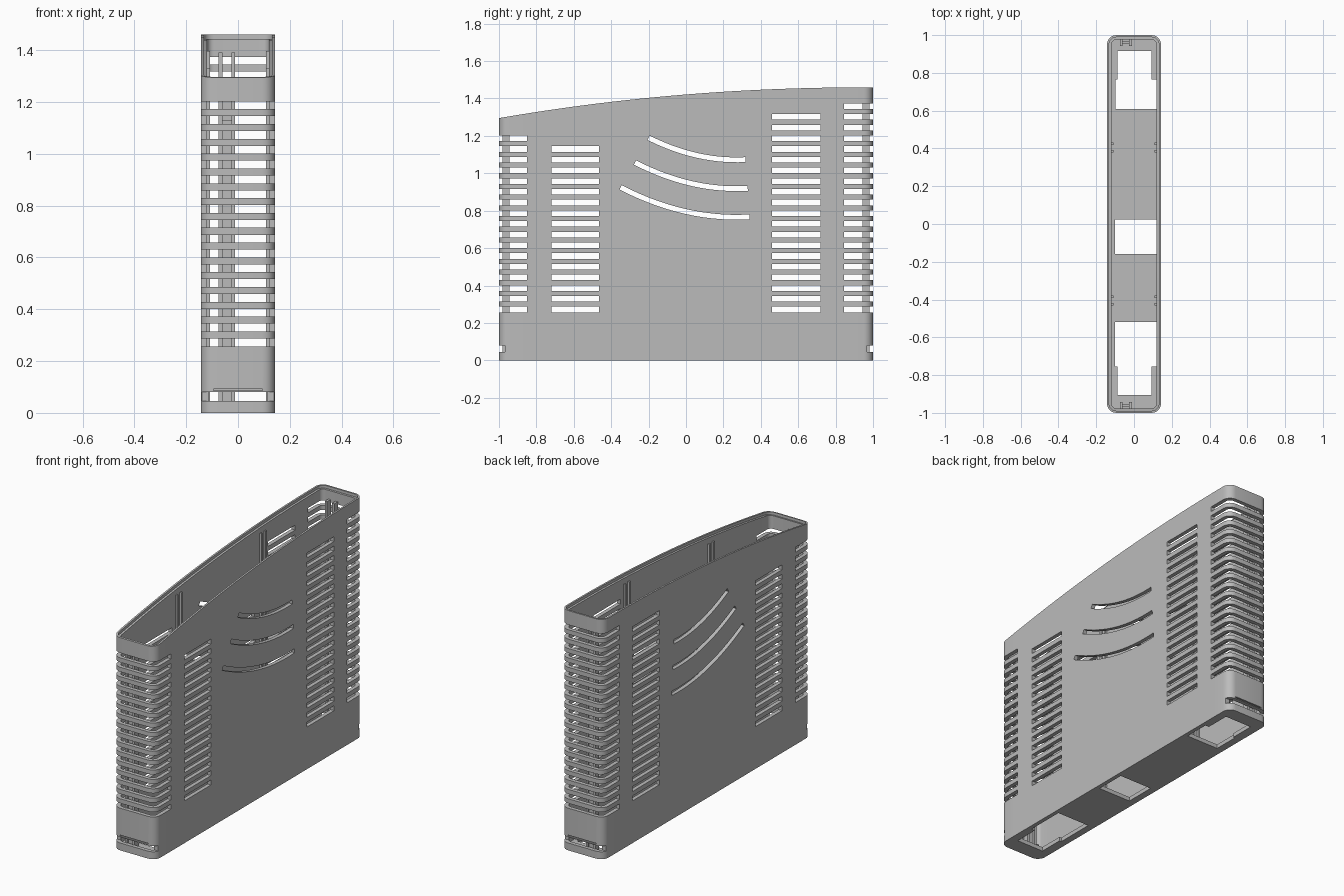
import bpy, bmesh, math

if "Cube" in bpy.data.objects:
    bpy.data.objects.remove(bpy.data.objects["Cube"])

grey = bpy.data.materials.new("grey plastic")
grey.use_nodes = True
grey.diffuse_color = (0.5, 0.5, 0.5, 1)
grey.node_tree.nodes["Principled BSDF"].inputs["Base Color"].default_value = (0.5, 0.5, 0.5, 1)

W, L, R = 0.143, 1.0, 0.05      # half width, half length, corner radius
WALL, LIP, FLOOR = 0.024, 0.011, 0.025
PITCH, SLOT, FIRST = 0.0572, 0.03, 0.272


def rim(y):
    """Height of the curved upper edge."""
    t = (1 - max(-1, min(1, y))) / 2
    return 1.46 - 0.165 * t ** 2.1


def finish(name, bm):
    bmesh.ops.recalc_face_normals(bm, faces=bm.faces)
    mesh = bpy.data.meshes.new(name)
    bm.to_mesh(mesh)
    bm.free()
    mesh.materials.append(grey)
    obj = bpy.data.objects.new(name, mesh)
    bpy.context.collection.objects.link(obj)
    return obj


def loft(bm, sections):
    """Skin a run of four-point sections and cap both ends."""
    rings = [[bm.verts.new(p) for p in s] for s in sections]
    for a, b in zip(rings, rings[1:]):
        for i in range(4):
            j = (i + 1) % 4
            bm.faces.new((a[i], a[j], b[j], b[i]))
    bm.faces.new(rings[0][::-1])
    bm.faces.new(rings[-1])


def rounded_block(name, inset, bottom, top):
    """Round-cornered block whose floor and top follow functions of y."""
    w, l, r = W - inset, L - inset, R - inset
    arc = [math.radians(a) for a in range(0, 91, 15)]
    end = [(l - r + r * math.cos(a), w - r + r * math.sin(a)) for a in arc]
    steps = 24
    span = [((l - r) * (2 * i / steps - 1), w) for i in range(1, steps)]
    stations = [(-y, h) for y, h in end] + span + end[::-1]
    bm = bmesh.new()
    loft(bm, [[(-h, y, bottom(y)), (h, y, bottom(y)), (h, y, top(y)), (-h, y, top(y))]
              for y, h in stations])
    return finish(name, bm)


def box(bm, x0, x1, y0, y1, z0, z1):
    loft(bm, [[(x0, y, z0), (x1, y, z0), (x1, y, z1), (x0, y, z1)] for y in (y0, y1)])


def cut(target, cutter):
    mod = target.modifiers.new("cut", "BOOLEAN")
    mod.operation = "DIFFERENCE"
    mod.solver = "EXACT"
    mod.object = cutter
    bpy.context.view_layer.objects.active = target
    bpy.ops.object.modifier_apply(modifier=mod.name)
    bpy.data.objects.remove(cutter)


# Hollow case with a stepped rim
case = rounded_block("case_shell", 0, lambda y: 0, rim)
cut(case, rounded_block("cavity", WALL, lambda y: FLOOR, lambda y: 2))
cut(case, rounded_block("rim_step", LIP, lambda y: rim(y) - 0.017, lambda y: 2))

# Ventilation slots: start, end and number of rows of each column
bm = bmesh.new()
for y0, y1, rows in ((-1.1, -0.85, 17), (-0.72, -0.465, 16), (0.46, 0.72, 19), (0.845, 1.1, 20)):
    for i in range(rows):
        z = FIRST + PITCH * i
        box(bm, -0.3, 0.3, y0, y1, z - SLOT / 2, z + SLOT / 2)

# Three sweeping slots through both sides
for y0, y1, z0, z1 in ((-0.2, 0.318, 1.19, 1.072), (-0.273, 0.33, 1.058, 0.918),
                       (-0.35, 0.34, 0.925, 0.765)):
    low = 0.27
    k = (z0 - z1) / (y0 - low) ** 2
    sections = []
    for i in range(15):
        y = y0 + (y1 - y0) * i / 14
        z, slope = z1 + k * (y - low) ** 2, 2 * k * (y - low)
        n = 0.013 / math.hypot(1, slope)
        lo, hi = (y + slope * n, z - n), (y - slope * n, z + n)
        sections.append([(-0.3, *lo), (0.3, *lo), (0.3, *hi), (-0.3, *hi)])
    loft(bm, sections)

# Latch slots and fine grooves low on both ends
for s in (-1, 1):
    a, b = sorted((s * 0.967, s * 1.1))
    box(bm, -0.3, 0.3, a, b, 0.045, 0.08)
    a, b = sorted((s * 0.99, s * 1.1))
    box(bm, -0.095, 0.095, a, b, 0.086, 0.093)
cut(case, finish("slot_cutter", bm))

# Floor openings: one plain, two stepped
for x0, x1, y0, y1 in ((-0.1, 0.118, -0.16, 0.025),
                       (-0.098, 0.118, 0.61, 0.765), (-0.087, 0.093, 0.7, 0.915),
                       (-0.1, 0.118, -0.755, -0.52), (-0.087, 0.093, -0.905, -0.7)):
    bm = bmesh.new()
    box(bm, x0, x1, y0, y1, -0.1, 0.1)
    cut(case, finish("floor_cutter", bm))

# H-shaped post inside each end
for name, s, top in (("front_post", -1, 1.23), ("back_post", 1, 1.39)):
    bm = bmesh.new()
    y0, y1 = sorted((s * 0.943, s * 0.98))
    m = s * 0.962
    box(bm, -0.075, -0.06, y0, y1, FLOOR - 0.005, top)
    box(bm, -0.026, -0.011, y0, y1, FLOOR - 0.005, top)
    box(bm, -0.061, -0.025, m - 0.006, m + 0.006, FLOOR - 0.005, top - 0.1)
    finish(name, bm)

# Paired guide ribs on the inner long walls
for side, s in (("left", 1), ("right", -1)):
    for place, c in (("front", -0.405), ("back", 0.405)):
        bm = bmesh.new()
        x0, x1 = sorted((s * 0.108, s * (W - WALL + 0.003)))
        for d in (-0.02, 0.02):
            box(bm, x0, x1, c + d - 0.006, c + d + 0.006, FLOOR - 0.005, rim(c) - 0.05)
        finish(f"{side}_{place}_guide", bm)

# Smooth the rounded corners, keep the edges crisp
bpy.ops.object.select_all(action="DESELECT")
case.select_set(True)
bpy.context.view_layer.objects.active = case
bpy.ops.object.shade_smooth_by_angle(angle=math.radians(30))
